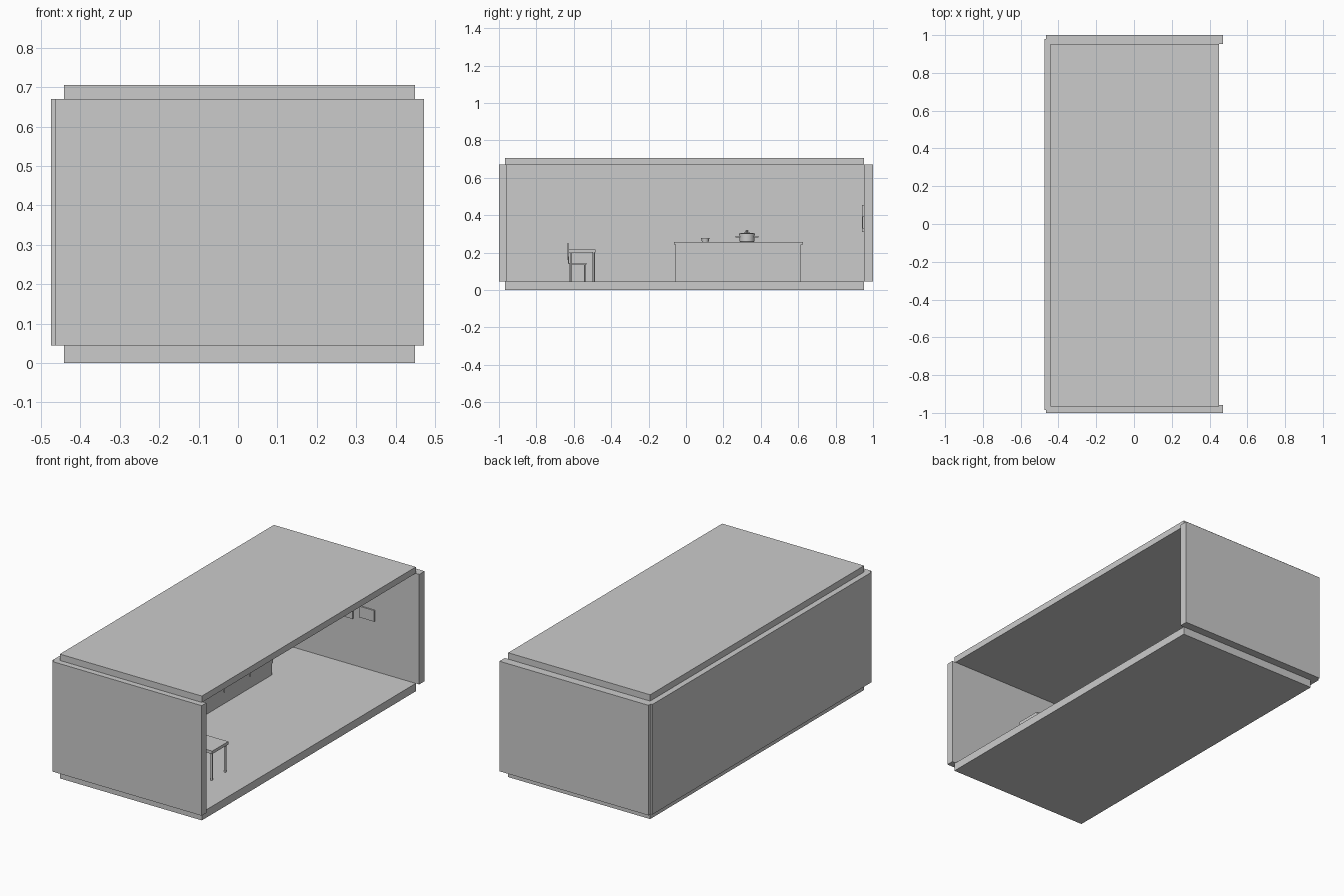
import bpy, math

if "Cube" in bpy.data.objects:
    bpy.data.objects.remove(bpy.data.objects["Cube"])


def box(name, x, y, z):
    """Box from (min, max) ranges on each axis."""
    bpy.ops.mesh.primitive_cube_add(size=1, location=(sum(x) / 2, sum(y) / 2, sum(z) / 2))
    ob = bpy.context.object
    ob.name = name
    ob.scale = (x[1] - x[0], y[1] - y[0], z[1] - z[0])
    bpy.ops.object.transform_apply(location=False, rotation=False, scale=True)
    return ob


def lathe(name, profile, x, y, z, n=32):
    """Surface of revolution about z from (radius, height) points."""
    verts, faces = [], []
    for r, h in profile:
        for i in range(n):
            a = 2 * math.pi * i / n
            verts.append((r * math.cos(a), r * math.sin(a), h))
    for k in range(len(profile) - 1):
        for i in range(n):
            j = (i + 1) % n
            faces.append((k * n + i, k * n + j, (k + 1) * n + j, (k + 1) * n + i))
    faces.append(tuple(reversed(range(n))))
    faces.append(tuple(range((len(profile) - 1) * n, len(profile) * n)))
    me = bpy.data.meshes.new(name)
    me.from_pydata(verts, [], faces)
    ob = bpy.data.objects.new(name, me)
    bpy.context.collection.objects.link(ob)
    ob.location = (x, y, z)
    bpy.ops.object.select_all(action='DESELECT')
    ob.select_set(True)
    bpy.context.view_layer.objects.active = ob
    bpy.ops.object.shade_smooth_by_angle()
    return ob


FLOOR = 0.045

# room shell, open on the right
box("floor", (-0.442, 0.45), (-0.967, 0.953), (0, FLOOR))
box("ceiling", (-0.442, 0.45), (-0.967, 0.953), (0.67, 0.706))
box("left_wall", (-0.475, -0.442), (-0.985, 0.98), (FLOOR, 0.67))
box("front_wall", (-0.465, 0.472), (-1, -0.958), (FLOOR, 0.67))
box("back_wall", (-0.465, 0.472), (0.952, 1), (FLOOR, 0.67))

# kitchen counter along the left wall
box("counter_body", (-0.442, -0.216), (-0.055, 0.615), (FLOOR, 0.244))
box("counter_top", (-0.442, -0.208), (-0.064, 0.625), (0.244, 0.257))
for i, y in enumerate((-0.045, 0.18, 0.413)):
    box(f"counter_door_{i}", (-0.22, -0.212), (y, y + 0.203), (0.112, 0.225))
    if i < 2:
        box(f"door_handle_{i}", (-0.213, -0.205), (y + 0.075, y + 0.128), (0.193, 0.199))

# cooking pot with lid, knob and side handles
PX, PY, TOP = -0.325, 0.326, 0.257
lathe("pot", [(0.037, 0), (0.04, 0.003), (0.04, 0.04), (0.043, 0.041), (0.043, 0.044),
              (0.03, 0.048), (0.007, 0.05), (0.005, 0.053), (0.009, 0.057),
              (0.009, 0.061), (0.005, 0.063)], PX, PY, TOP)
for s in (-1, 1):
    box("pot_handle", (PX - 0.014, PX + 0.014),
        sorted((PY + s * 0.036, PY + s * 0.062)), (TOP + 0.025, TOP + 0.031))

# small dish with a rim
lathe("dish", [(0.018, 0), (0.02, 0.016), (0.023, 0.017), (0.023, 0.02),
               (0.018, 0.02), (0.016, 0.005)], -0.325, 0.103, TOP)

# table
TX, TY = (-0.02, 0.277), (-0.627, -0.483)
box("table_top", TX, TY, (0.2, 0.217))
for x in (TX[0] + 0.012, TX[1] - 0.012):
    for y in (TY[0] + 0.012, TY[1] - 0.01):
        lathe("table_leg", [(0.006, 0), (0.006, 0.156)], x, y, FLOOR, 16)

# chair tucked under the table
CX = 0.128
box("chair_seat", (CX - 0.045, CX + 0.045), (-0.626, -0.532), (0.136, 0.144))
box("chair_back", (CX - 0.045, CX + 0.045), (-0.634, -0.628), (0.16, 0.252))
for s in (-1, 1):
    for y in (-0.62, -0.542):
        lathe("chair_leg", [(0.004, 0), (0.004, 0.092)], CX + s * 0.038, y, FLOOR, 12)
    x = CX + s * 0.03
    box("chair_back_post", (x - 0.004, x + 0.004), (-0.631, -0.625), (0.138, 0.18))

# pictures on the back wall
box("picture_small", (0.1, 0.195), (0.944, 0.953), (0.33, 0.393))
box("picture_large", (-0.14, 0.06), (0.942, 0.953), (0.31, 0.455))
